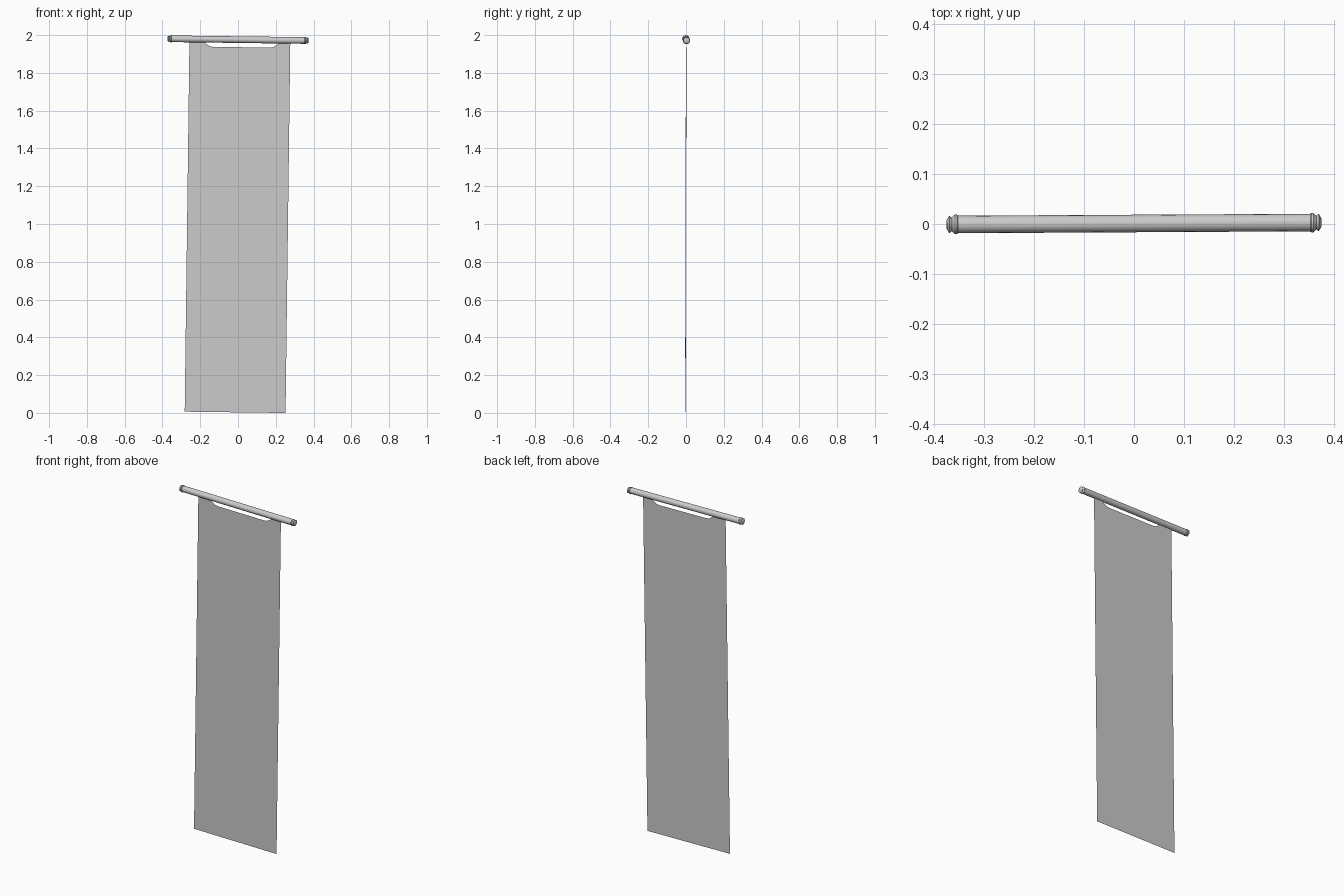
import bpy, bmesh
from math import pi, cos, sin
from mathutils import Matrix

if "Cube" in bpy.data.objects:
    bpy.data.objects.remove(bpy.data.objects["Cube"])

# Everything is built square to the rod axis, then leaned slightly as a whole
LEAN = (Matrix.Translation((0, 0.001, 1.976))
        @ Matrix.Rotation(0.0054, 4, 'Z')
        @ Matrix.Rotation(0.0128, 4, 'Y')
        @ Matrix.Rotation(-0.0022, 4, 'X'))


def make_object(name, bm):
    bmesh.ops.recalc_face_normals(bm, faces=bm.faces[:])
    bm.transform(LEAN)
    mesh = bpy.data.meshes.new(name)
    bm.to_mesh(mesh)
    bm.free()
    obj = bpy.data.objects.new(name, mesh)
    bpy.context.collection.objects.link(obj)
    return obj


def lathe_x(name, profile, sides=16):
    """Revolve (x, radius) points around the x axis and cap the ends."""
    bm = bmesh.new()
    rings = [[bm.verts.new((x, r * cos(2 * pi * i / sides), r * sin(2 * pi * i / sides)))
              for i in range(sides)] for x, r in profile]
    for a, b in zip(rings, rings[1:]):
        for i in range(sides):
            j = (i + 1) % sides
            bm.faces.new((a[i], a[j], b[j], b[i]))
    bm.faces.new(rings[0])
    bm.faces.new(rings[-1])
    obj = make_object(name, bm)
    bpy.ops.object.select_all(action='DESELECT')
    obj.select_set(True)
    bpy.context.view_layer.objects.active = obj
    bpy.ops.object.shade_smooth_by_angle(angle=0.6)
    return obj


# Hanging rod
lathe_x("rod", [(-0.355, 0.0175), (0.355, 0.0175)])

# Turned end caps: collar, neck and flared tip
cap = [(0.352, 0.0175), (0.354, 0.0195), (0.358, 0.0195),
       (0.364, 0.0135), (0.369, 0.0175), (0.374, 0.009)]
for side, sign in (("left", -1), ("right", 1)):
    lathe_x(side + "_end_cap", [(sign * x, r) for x, r in cap])

# Cloth banner: flat sheet with a shallow cut-out leaving two hanging tabs
CX, HALF, BOTTOM, TOP = 0.01, 0.267, -1.973, -0.010
notch = [(0.197, TOP), (0.192, -0.021), (0.178, -0.031), (0.168, -0.037), (0.150, -0.040)]
outline = [(CX - HALF, TOP), (CX - HALF, BOTTOM), (CX + HALF, BOTTOM), (CX + HALF, TOP)]
outline += [(0.02 + x, z) for x, z in notch]
outline += [(0.02 - x, z) for x, z in reversed(notch)]
bm = bmesh.new()
bm.faces.new([bm.verts.new((x, 0, z)) for x, z in outline])
make_object("banner", bm)
